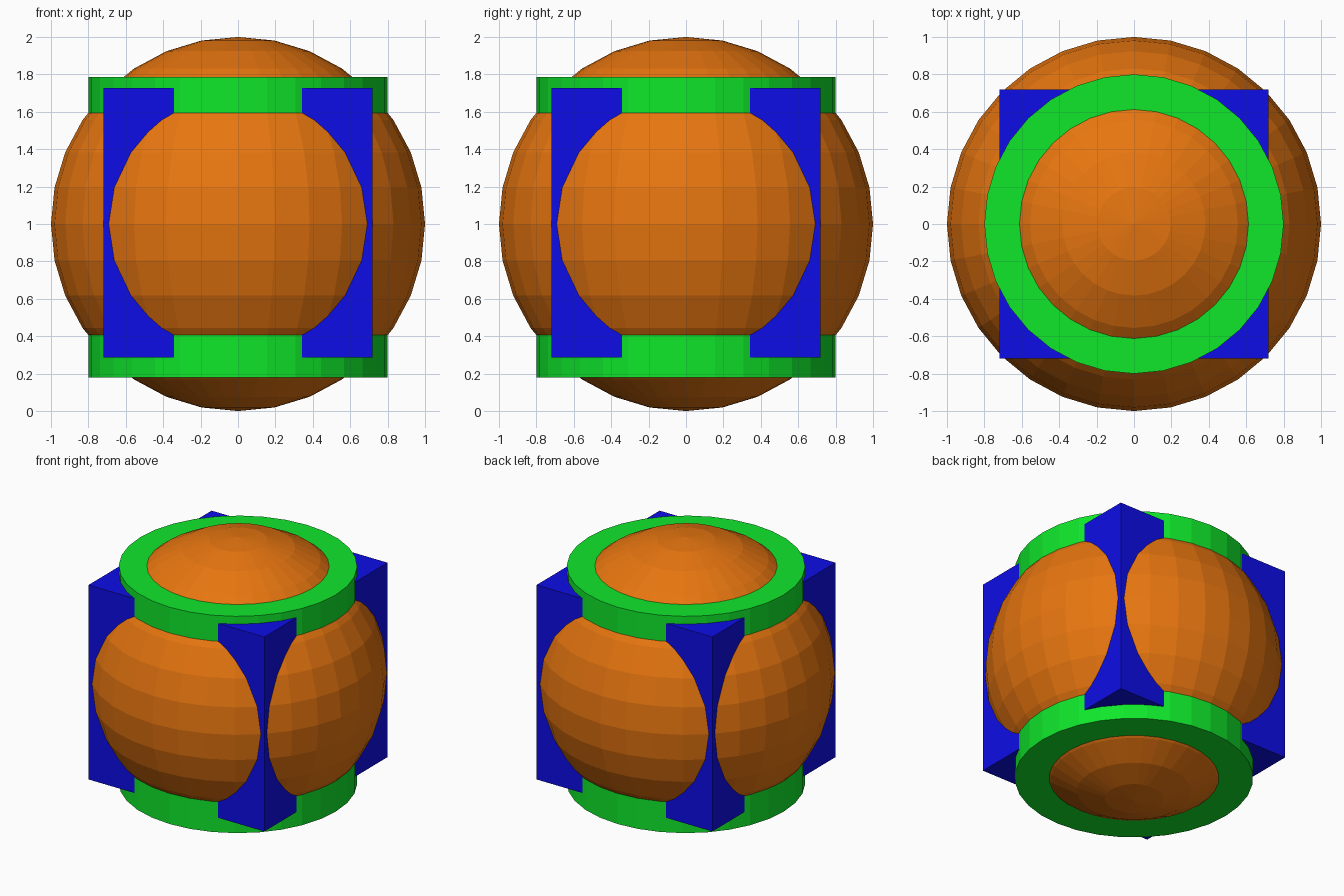
import bpy

if "Cube" in bpy.data.objects:
    bpy.data.objects.remove(bpy.data.objects["Cube"])


def finish(name, color):
    """Name the active part and give it its own flat colour."""
    ob = bpy.context.object
    ob.name = name
    mat = bpy.data.materials.new(name + "_colour")
    mat.diffuse_color = (*color, 1)
    mat.use_nodes = True
    mat.node_tree.nodes["Principled BSDF"].inputs["Base Color"].default_value = mat.diffuse_color
    ob.data.materials.append(mat)
    return ob


# Faceted ball
bpy.ops.mesh.primitive_uv_sphere_add(segments=32, ring_count=16, radius=1,
                                     location=(0, 0, 1))
finish("ball", (0.8, 0.18, 0.005))

# Upright drum, showing as a ring above and below
bottom, top = 0.18, 1.785
bpy.ops.mesh.primitive_cylinder_add(vertices=32, radius=0.8, depth=top - bottom,
                                    location=(0, 0, (top + bottom) / 2))
finish("drum", (0.005, 0.8, 0.024))

# Cube, showing only at its corner edges
bpy.ops.mesh.primitive_cube_add(size=1.44, location=(0, 0, 1.007))
finish("cube", (0.004, 0.004, 0.8))
